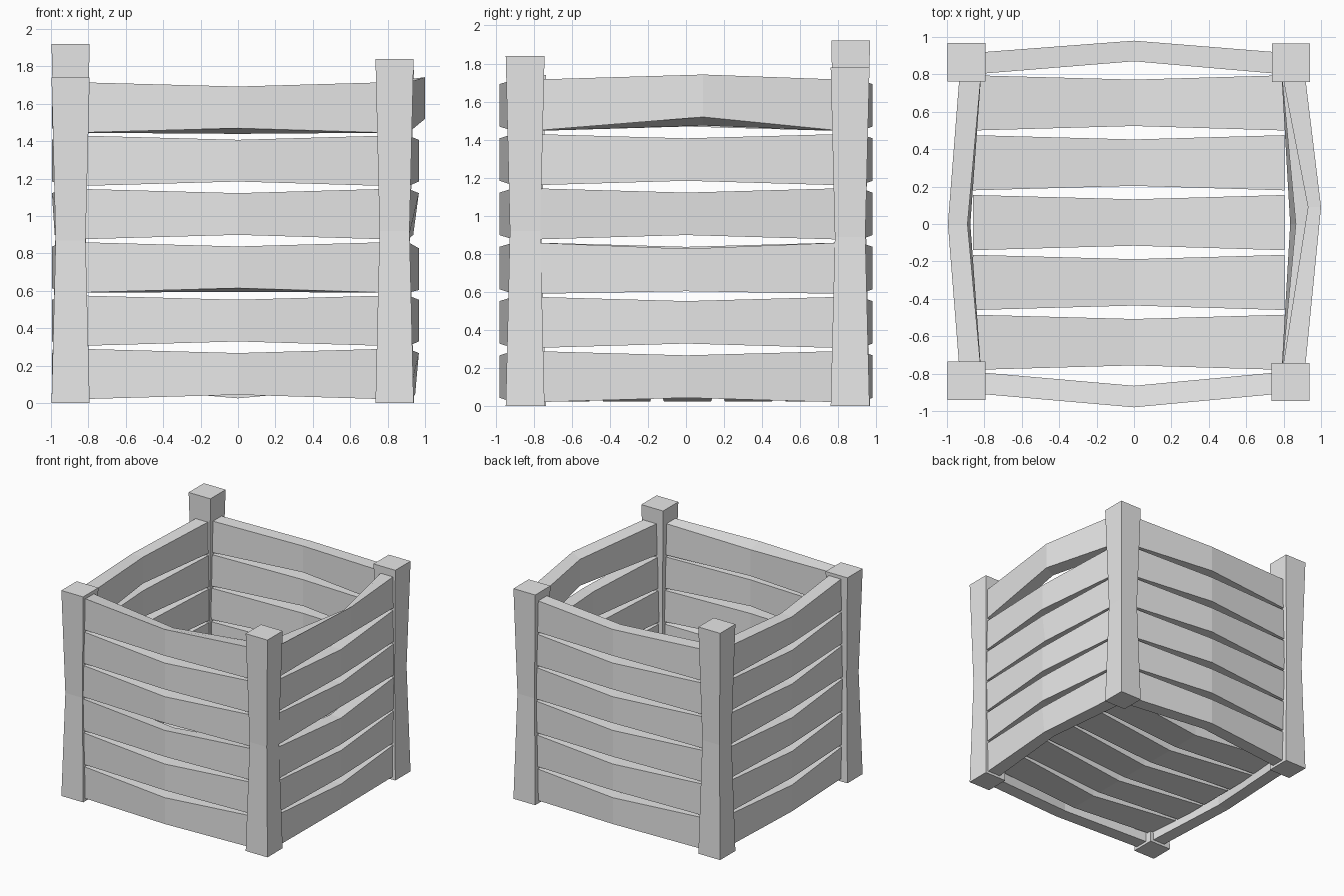
import bpy, bmesh
from mathutils import Vector

cube = bpy.data.objects.get("Cube")
if cube:
    bpy.data.objects.remove(cube, do_unlink=True)

grey = bpy.data.materials.new("plain_grey")
grey.use_nodes = True
grey.diffuse_color = (0.8, 0.8, 0.8, 1)
grey.node_tree.nodes["Principled BSDF"].inputs["Base Color"].default_value = (0.8, 0.8, 0.8, 1)


def loft(name, rings):
    """Join four-cornered rings into a closed, flat-shaded solid."""
    bm = bmesh.new()
    loops = [[bm.verts.new(p) for p in ring] for ring in rings]
    for low, high in zip(loops, loops[1:]):
        for i in range(4):
            j = (i + 1) % 4
            bm.faces.new((low[i], low[j], high[j], high[i]))
    bm.faces.new(loops[0])
    bm.faces.new(loops[-1])
    bmesh.ops.recalc_face_normals(bm, faces=bm.faces)
    mesh = bpy.data.meshes.new(name)
    bm.to_mesh(mesh)
    bm.free()
    mesh.materials.append(grey)
    obj = bpy.data.objects.new(name, mesh)
    bpy.context.collection.objects.link(obj)


def post(name, x, y, height):
    """Square post pinched at half height."""
    def ring(z, r):
        return [(x + i * r, y + j * r, z) for i, j in ((-1, -1), (1, -1), (1, 1), (-1, 1))]
    loft(name, [ring(0, 0.102), ring(height / 2, 0.08), ring(height, 0.102)])


def plank(name, axes, span, end_depth, mid_depth, low, high,
          lift=0, sag=0, lean=0, bend=0):
    """Board that bows outward and narrows at its middle."""
    along, out, up = map(Vector, axes)

    def ring(s, depth, lo, hi, drop, tilt):
        inner, outer = depth
        corners = ((inner - tilt, lo - drop), (outer - tilt, lo),
                   (outer, hi), (inner, hi - drop))
        return [along * s + out * d + up * h for d, h in corners]

    loft(name, [ring(span[0], end_depth, low, high, 0, 0),
                ring(bend, mid_depth, low + 0.024 + lift, high - 0.023 + lift, sag, lean),
                ring(span[1], end_depth, low, high, 0, 0)])


# Corner posts of uneven height
post("front_right_post", -0.895, -0.838, 1.74)
post("front_left_post", 0.837, -0.845, 1.84)
post("back_right_post", -0.895, 0.865, 1.92)
post("back_left_post", 0.84, 0.862, 1.78)

# Four walls of six stacked boards
X, Y, Z = (1, 0, 0), (0, 1, 0), (0, 0, 1)
x_span, y_span = (-0.86, 0.805), (-0.82, 0.83)
walls = {
    "front": ((X, (0, -1, 0), Z), x_span, (0.79, 0.905), (0.865, 0.98)),
    "back": ((X, Y, Z), x_span, (0.80, 0.915), (0.87, 0.98)),
    "left": ((Y, X, Z), y_span, (0.787, 0.91), (0.865, 0.967)),
    "right": ((Y, (-1, 0, 0), Z), y_span, (0.815, 0.93), (0.89, 0.995)),
}
quirks = {
    ("front", 2): dict(sag=0.02),
    ("front", 5): dict(sag=0.03),
    ("left", 0): dict(lean=0.02),
    ("left", 2): dict(lift=-0.01),
    ("left", 3): dict(lean=0.03),
    ("left", 5): dict(lift=0.05, sag=0.045, bend=0.09),
    ("right", 3): dict(lean=0.015),
}
for side, (axes, span, ends, mids) in walls.items():
    for row in range(6):
        low = 0.02 + 0.285 * row
        mid = (0.93, 1.0) if (side, row) == ("left", 5) else mids
        plank(f"{side}_wall_board_{row + 1}", axes, span, ends, mid,
              low, low + 0.27, **quirks.get((side, row), {}))

# Floor boards bowing downward
for i in range(5):
    low = -0.78 + 0.32 * i
    plank(f"floor_board_{i + 1}", (X, (0, 0, -1), Y), x_span,
          (-0.21, -0.10), (-0.135, -0.025), low, low + 0.295)
